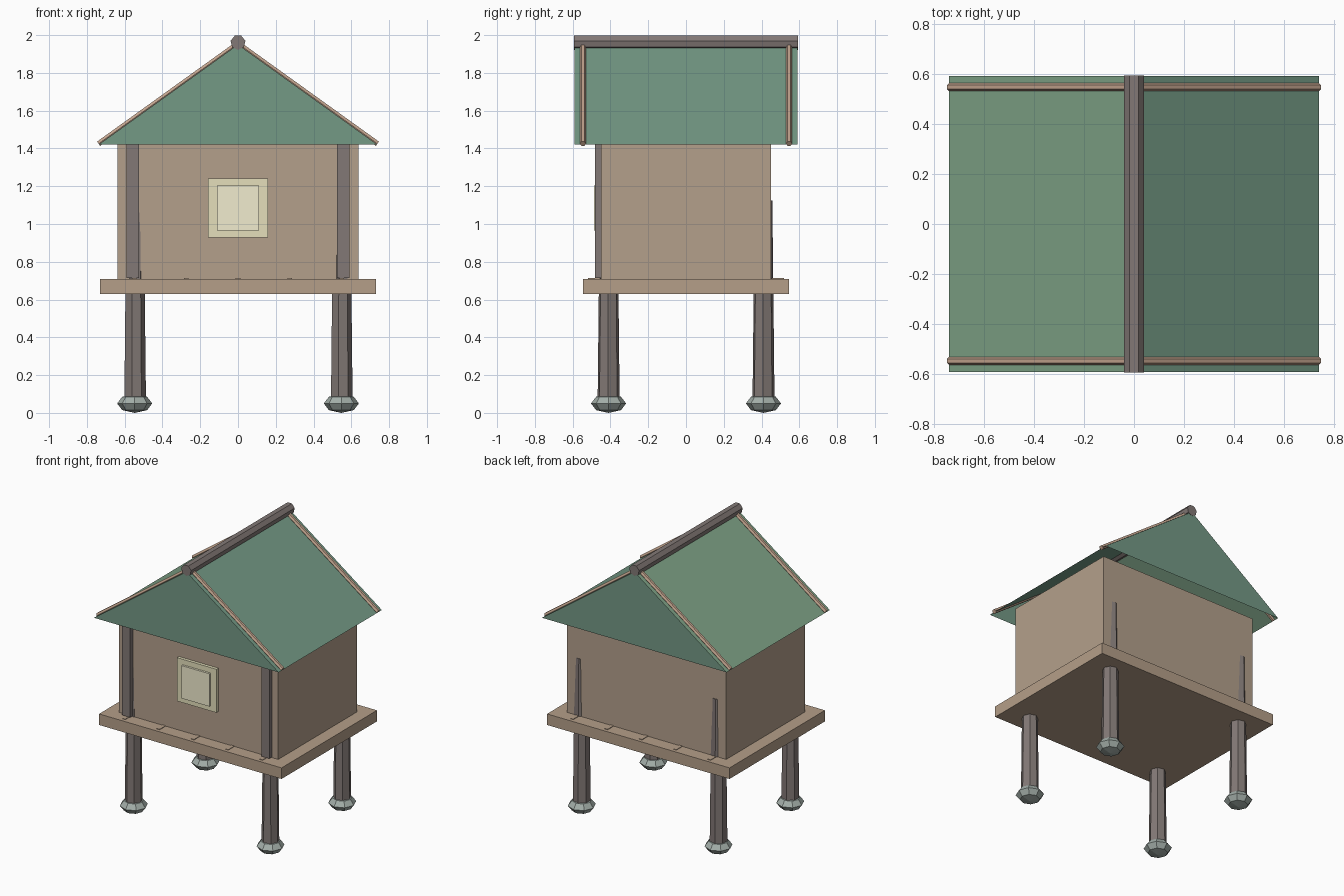
import bpy, bmesh, math
from mathutils import Vector, Matrix

if "Cube" in bpy.data.objects:
    bpy.data.objects.remove(bpy.data.objects["Cube"])


def material(name, rgb):
    m = bpy.data.materials.new(name)
    m.diffuse_color = (*rgb, 1)
    m.use_nodes = True
    m.node_tree.nodes["Principled BSDF"].inputs["Base Color"].default_value = m.diffuse_color
    return m


WALL = material("wall_wood", (0.455, 0.35, 0.26))
DECK = material("deck_wood", (0.46, 0.345, 0.25))
POST = material("dark_wood", (0.225, 0.19, 0.18))
STONE = material("stone", (0.37, 0.43, 0.40))
GREEN = material("roof_green", (0.175, 0.32, 0.235))
GREEN_LIGHT = material("roof_green_light", (0.21, 0.36, 0.24))
TRIM = material("trim_wood", (0.54, 0.37, 0.27))
FRAME = material("window_frame", (0.78, 0.74, 0.50))
PANE = material("window_pane", (0.88, 0.84, 0.62))


def finish(name, bm, *mats):
    bmesh.ops.recalc_face_normals(bm, faces=bm.faces)
    me = bpy.data.meshes.new(name)
    bm.to_mesh(me)
    bm.free()
    for m in mats:
        me.materials.append(m)
    ob = bpy.data.objects.new(name, me)
    bpy.context.collection.objects.link(ob)
    return ob


def box(name, lo, hi, mat):
    lo, hi = Vector(lo), Vector(hi)
    bm = bmesh.new()
    bmesh.ops.create_cube(bm, size=1, matrix=Matrix.Translation((lo + hi) / 2)
                          @ Matrix.Diagonal((*(hi - lo), 1)))
    return finish(name, bm, mat)


def pole(name, a, b, r1, r2, sides, mat, spin=0):
    a, b = Vector(a), Vector(b)
    d = b - a
    bm = bmesh.new()
    mtx = (Matrix.Translation((a + b) / 2)
           @ Vector((0, 0, 1)).rotation_difference(d).to_matrix().to_4x4()
           @ Matrix.Rotation(math.radians(spin), 4, 'Z'))
    bmesh.ops.create_cone(bm, cap_ends=True, segments=sides, radius1=r1,
                          radius2=r2, depth=d.length, matrix=mtx)
    return finish(name, bm, mat)


# Tapered stilts that run up into the walls, each on a flattened stone foot
for i, (sx, sy) in enumerate([(-1, -1), (1, -1), (-1, 1), (1, 1)]):
    x, y = sx * 0.547, sy * 0.41
    pole(f"stilt_{i}", (x, y, 0.05), (x, y, 1.125), 0.06, 0.048, 7, POST, 11)
    bm = bmesh.new()
    bmesh.ops.create_uvsphere(bm, u_segments=8, v_segments=4, radius=1,
                              matrix=Matrix.Translation((x, y, 0.05))
                              @ Matrix.Diagonal((0.093, 0.093, 0.05, 1)))
    finish(f"stone_foot_{i}", bm, STONE)

# Platform and the thin slats lying on it
box("platform", (-0.73, -0.545, 0.63), (0.73, 0.545, 0.71), DECK)
for i in range(5):
    x = (i - 2) * 0.275
    box(f"deck_slat_{i}", (x - 0.012, -0.52, 0.70), (x + 0.012, 0.52, 0.714), DECK)

# Hut body, front corner posts and window
box("hut_walls", (-0.637, -0.45, 0.71), (0.637, 0.45, 1.44), WALL)
for side, s in (("left", -1), ("right", 1)):
    box(f"front_post_{side}", (s * 0.557 - 0.032, -0.482, 0.715),
        (s * 0.557 + 0.032, -0.42, 1.44), POST)
box("window_frame", (-0.158, -0.472, 0.928), (0.158, -0.44, 1.242), FRAME)
box("window_pane", (-0.112, -0.487, 0.966), (0.112, -0.46, 1.203), PANE)

# Roof shell: two slopes and two gables, open underneath
EAVE, APEX, HX, HY = 1.42, 1.95, 0.738, 0.59
bm = bmesh.new()
f, b = [[bm.verts.new((x, y, z)) for x, z in ((-HX, EAVE), (0, APEX), (HX, EAVE))]
        for y in (-HY, HY)]
bm.faces.new(f)
bm.faces.new(b)
bm.faces.new((f[0], f[1], b[1], b[0])).material_index = 1
bm.faces.new((f[1], f[2], b[2], b[1]))
finish("roof", bm, GREEN, GREEN_LIGHT)

# Ridge pole and sloping trim poles
pole("ridge_pole", (0, -0.592, 1.961), (0, 0.592, 1.961), 0.04, 0.04, 7, POST)
for sx in (-1, 1):
    for sy in (-1, 1):
        name = f"trim_{'left' if sx < 0 else 'right'}_{'front' if sy < 0 else 'back'}"
        pole(name, (sx * 0.738, sy * 0.546, 1.425), (0, sy * 0.546, 1.955),
             0.016, 0.016, 6, TRIM)
